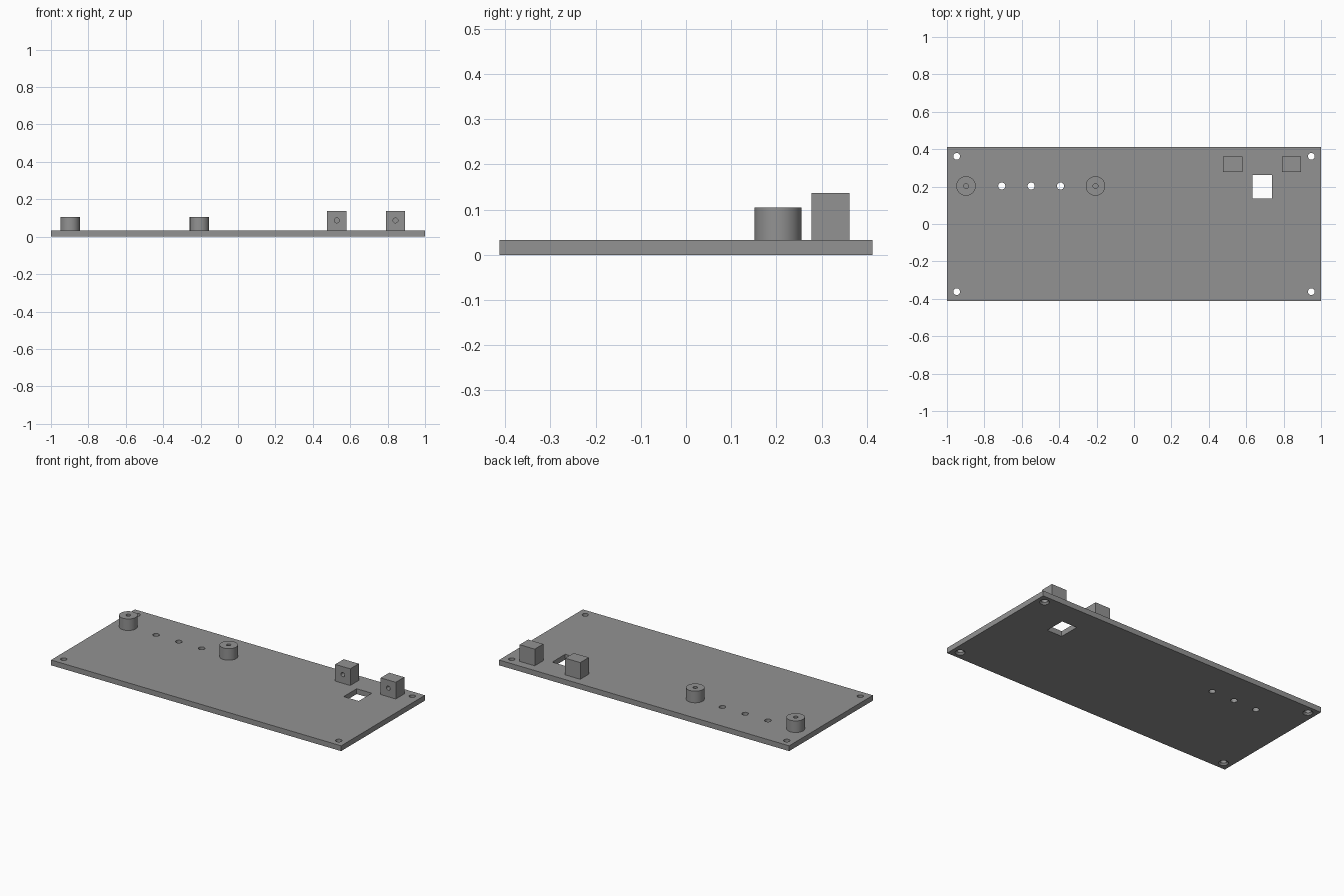
import bpy
import math

if "Cube" in bpy.data.objects:
    bpy.data.objects.remove(bpy.data.objects["Cube"])

# One flat grey for the whole panel
grey = bpy.data.materials.new("panel grey")
grey.diffuse_color = (0.29, 0.29, 0.29, 1)
grey.use_nodes = True
grey.node_tree.nodes["Principled BSDF"].inputs["Base Color"].default_value = grey.diffuse_color


def box(name, x0, x1, y0, y1, z0, z1):
    bpy.ops.mesh.primitive_cube_add(size=1, location=((x0 + x1) / 2, (y0 + y1) / 2, (z0 + z1) / 2))
    ob = bpy.context.object
    ob.name = name
    ob.scale = (x1 - x0, y1 - y0, z1 - z0)
    bpy.ops.object.transform_apply(location=False, rotation=False, scale=True)
    ob.data.materials.append(grey)
    return ob


def cone(name, x, y, z0, z1, r0, r1, segments=32):
    bpy.ops.mesh.primitive_cone_add(vertices=segments, radius1=r0, radius2=r1, depth=z1 - z0,
                                    location=(x, y, (z0 + z1) / 2))
    ob = bpy.context.object
    ob.name = name
    ob.data.materials.append(grey)
    return ob


def cut(target, cutter):
    mod = target.modifiers.new("cut", 'BOOLEAN')
    mod.operation = 'DIFFERENCE'
    mod.solver = 'EXACT'
    mod.object = cutter
    bpy.context.view_layer.objects.active = target
    bpy.ops.object.modifier_apply(modifier=mod.name)
    bpy.data.objects.remove(cutter, do_unlink=True)


def smooth(ob):
    bpy.ops.object.select_all(action='DESELECT')
    ob.select_set(True)
    bpy.context.view_layer.objects.active = ob
    bpy.ops.object.shade_smooth_by_angle(angle=math.radians(30))


T = 0.033        # panel thickness
ROW_Y = 0.203    # row of posts and small holes

# Panel with rectangular window
panel = box("panel", -1, 1, -0.4125, 0.4125, 0, T)
cut(panel, box("cutter", 0.634, 0.738, 0.135, 0.263, -0.1, 0.1))

# Corner screw holes, countersunk from below
for sx in (-1, 1):
    for sy in (-1, 1):
        x, y = sx * 0.948, sy * 0.362
        cut(panel, cone("cutter", x, y, -0.1, 0.1, 0.018, 0.018))
        cut(panel, cone("cutter", x, y, -0.01, 0.014, 0.038, 0.014))

# Row of small round holes
for x in (-0.707, -0.55, -0.393):
    cut(panel, cone("cutter", x, ROW_Y, -0.1, 0.1, 0.019, 0.019))
smooth(panel)

# Round posts with a pilot hole in the top
for i, x in enumerate((-0.898, -0.206)):
    post = cone(f"round_post_{i + 1}", x, ROW_Y, T, 0.105, 0.052, 0.052, 64)
    cut(post, cone("cutter", x, ROW_Y, T + 0.005, 0.2, 0.013, 0.013))
    smooth(post)

# Square blocks with a pilot hole in the front
for i, x in enumerate((0.528, 0.842)):
    block = box(f"square_block_{i + 1}", x - 0.052, x + 0.052, 0.277, 0.361, T, 0.137)
    drill = cone("cutter", x, 0.28, 0.03, 0.15, 0.013, 0.013)
    drill.rotation_euler.x = math.pi / 2
    drill.location = (x, 0.277, 0.087)
    cut(block, drill)
    smooth(block)
